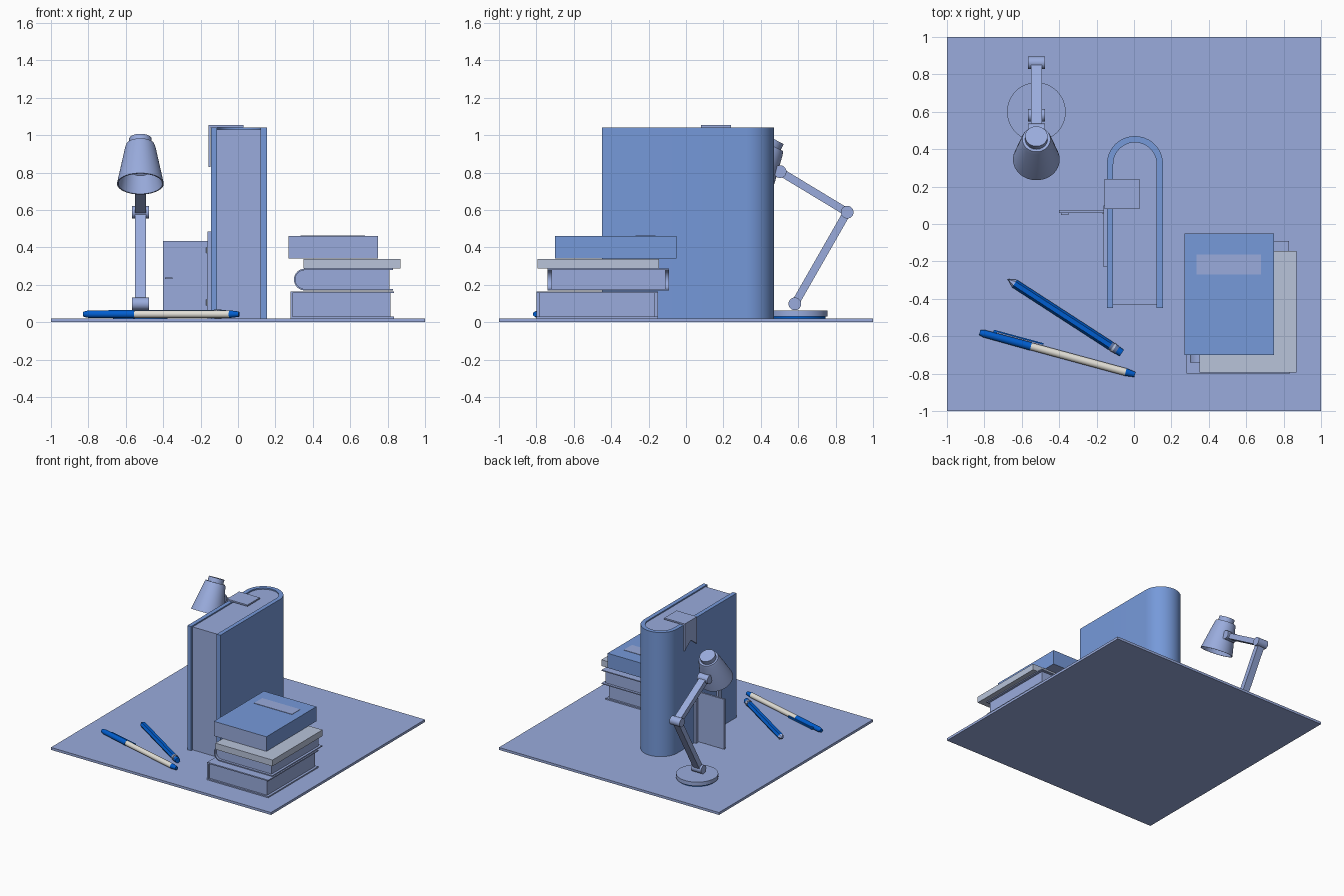
import bpy, bmesh, math
from mathutils import Vector, Matrix

if "Cube" in bpy.data.objects:
    bpy.data.objects.remove(bpy.data.objects["Cube"])


def material(name, rgb):
    m = bpy.data.materials.new(name)
    m.use_nodes = True
    m.diffuse_color = (*rgb, 1)
    m.node_tree.nodes["Principled BSDF"].inputs["Base Color"].default_value = (*rgb, 1)
    return m


LAVENDER = material("lavender", (0.32, 0.41, 0.72))
COVER = material("cover_blue", (0.18, 0.32, 0.70))
VIVID = material("vivid_blue", (0.0, 0.11, 0.62))
GREY = material("pale_grey", (0.48, 0.55, 0.70))
CREAM = material("cream", (0.75, 0.73, 0.67))
SLATE = material("slate", (0.12, 0.18, 0.36))


def finish(name, bm, mat, smooth=False):
    bmesh.ops.recalc_face_normals(bm, faces=bm.faces)
    me = bpy.data.meshes.new(name)
    bm.to_mesh(me)
    bm.free()
    ob = bpy.data.objects.new(name, me)
    bpy.context.collection.objects.link(ob)
    me.materials.append(mat)
    if smooth:
        bpy.ops.object.select_all(action='DESELECT')
        ob.select_set(True)
        bpy.context.view_layer.objects.active = ob
        bpy.ops.object.shade_smooth_by_angle(angle=math.radians(35))
    return ob


def prism(name, pts, lo, hi, axis, mat, smooth=False):
    """Extrude a 2D outline along an axis; the outline uses the other two axes in order."""
    def place(p, d):
        c = list(p)
        c.insert("xyz".index(axis), d)
        return c
    bm = bmesh.new()
    face = bm.faces.new([bm.verts.new(place(p, lo)) for p in pts])
    ext = bmesh.ops.extrude_face_region(bm, geom=[face])
    move = Vector(place((0, 0), hi - lo))
    bmesh.ops.translate(bm, verts=[v for v in ext["geom"] if isinstance(v, bmesh.types.BMVert)], vec=move)
    return finish(name, bm, mat, smooth)


def box(name, x, y, z, mat):
    return prism(name, [(x[0], y[0]), (x[1], y[0]), (x[1], y[1]), (x[0], y[1])], *z, "z", mat)


def lathe(name, start, direction, profile, mat, steps=32):
    """Spin a (radius, height) profile around a line through start."""
    bm = bmesh.new()
    vs = [bm.verts.new((r, 0, h)) for r, h in profile]
    es = [bm.edges.new(e) for e in zip(vs, vs[1:])]
    bmesh.ops.spin(bm, geom=vs + es, cent=(0, 0, 0), axis=(0, 0, 1),
                   angle=math.tau, steps=steps, use_duplicate=False)
    bmesh.ops.remove_doubles(bm, verts=bm.verts, dist=1e-5)
    rot = Vector(direction).to_track_quat('Z', 'Y').to_matrix().to_4x4()
    bm.transform(Matrix.Translation(start) @ rot)
    return finish(name, bm, mat, steps > 6)


def rod(name, a, b, r1, mat, r2=None, steps=32):
    a, b = Vector(a), Vector(b)
    length = (b - a).length
    r2 = r1 if r2 is None else r2
    return lathe(name, a, b - a, [(0, 0), (r1, 0), (r2, length), (0, length)], mat, steps)


def arch(cx, cy, r, end, n=24):
    """Outline from one straight leg, over a half circle, down the other leg."""
    arc = [(cx + r * math.cos(math.pi * i / n), cy + r * math.sin(math.pi * i / n)) for i in range(n + 1)]
    return [(cx + r, end)] + arc + [(cx - r, end)]


# Ground
box("ground", (-1, 1), (-1, 1), (0, 0.02), LAVENDER)

# Tall standing book with a round spine
outer, inner = arch(0.005, 0.32, 0.15, -0.45), arch(0.005, 0.32, 0.116, -0.45)
prism("tall_book_cover", outer + inner[::-1], 0.02, 1.04, "z", COVER, True)
prism("tall_book_pages", arch(0.005, 0.32, 0.1165, -0.43), 0.02, 1.03, "z", LAVENDER, True)

# Bookmark folded over the top, with a notched tail
box("bookmark_top", (-0.157, 0.03), (0.08, 0.24), (1.041, 1.053), LAVENDER)
prism("bookmark_tail", [(0.08, 1.053), (0.08, 0.83), (0.16, 0.89), (0.24, 0.83), (0.24, 1.053)],
      -0.157, -0.146, "x", LAVENDER)

# Doorway in the tall book with an open door
prism("door_frame", [(-0.23, 0.02), (-0.23, 0.485), (0.10, 0.485), (0.10, 0.02),
                     (0.06, 0.02), (0.06, 0.44), (-0.19, 0.44), (-0.19, 0.02)],
      -0.163, -0.144, "x", LAVENDER)
box("door", (-0.40, -0.163), (0.06, 0.075), (0.025, 0.435), LAVENDER)
box("door_handle", (-0.39, -0.35), (0.048, 0.06), (0.23, 0.238), LAVENDER)
for z in (0.09, 0.37):
    rod("door_hinge", (-0.163, 0.06, z), (-0.163, 0.06, z + 0.03), 0.007, GREY, steps=12)

# Lamp base and jointed arms
LX = -0.522
rod("lamp_foot", (LX, 0.6, 0.02), (LX, 0.6, 0.03), 0.145, VIVID, steps=48)
rod("lamp_base", (LX, 0.6, 0.03), (LX, 0.6, 0.062), 0.157, LAVENDER, steps=48)
joints = [Vector((LX, 0.582, 0.098)), Vector((LX, 0.862, 0.588)), Vector((LX, 0.503, 0.805))]
for j in joints:
    rod("lamp_joint", j - Vector((0.046, 0, 0)), j + Vector((0.046, 0, 0)), 0.034, LAVENDER)
for a, b in zip(joints, joints[1:]):
    side = (b - a).normalized().cross(Vector((1, 0, 0))) * 0.021
    prism("lamp_arm", [tuple(p.yz) for p in (a + side, b + side, b - side, a - side)],
          LX - 0.029, LX + 0.029, "x", LAVENDER)

# Lamp shade, hollow and tilted forward
lathe("lamp_shade", (LX, 0.345, 0.74), (0, 0.46, 0.89),
      [(0, 0.222), (0.072, 0.222), (0.118, 0), (0.125, 0), (0.082, 0.215), (0.075, 0.235),
       (0.06, 0.235), (0.06, 0.27), (0, 0.27)], LAVENDER, 48)

# Bottom book of the stack, flat spine
prism("bottom_book_cover", [(0.835, 0.165), (0.28, 0.165), (0.28, 0.02), (0.835, 0.02), (0.835, 0.03),
                            (0.292, 0.03), (0.292, 0.155), (0.835, 0.155)], -0.80, -0.15, "y", LAVENDER)
box("bottom_book_pages", (0.291, 0.815), (-0.785, -0.165), (0.029, 0.156), LAVENDER)

# Second book, round spine on its right
flip = lambda pts: [(-v, u) for u, v in pts]
outer, inner = arch(0.228, -0.357, 0.058, -0.83), arch(0.228, -0.357, 0.05, -0.83)
swing = lambda pts: [(-v, u) for u, v in pts]
prism("round_book_cover", swing(outer + inner[::-1]), -0.74, -0.09, "y", LAVENDER, True)
prism("round_book_pages", swing(arch(0.228, -0.357, 0.0505, -0.81)), -0.72, -0.11, "y", LAVENDER, True)

# Third and top books
box("thin_book", (0.35, 0.87), (-0.795, -0.145), (0.287, 0.338), GREY)
top = box("top_book", (0.27, 0.748), (-0.70, -0.05), (0.34, 0.46), COVER)
top.data.materials.append(LAVENDER)
for f in top.data.polygons:
    if f.normal.y < -0.5 or f.normal.z < -0.5:
        f.material_index = 1
box("top_book_label", (0.335, 0.68), (-0.27, -0.163), (0.459, 0.463), LAVENDER)


def sticks(start, end, parts, steps):
    """Chain of coaxial pieces: name, from, to (fractions), radii, material."""
    a, b = Vector(start), Vector(end)
    for name, f, t, r1, r2, mat in parts:
        rod(name, a.lerp(b, f), a.lerp(b, t), r1, mat, r2, steps)


# Pencil
tip, tail = (-0.675, -0.295, 0.044), (-0.065, -0.69, 0.044)
sticks(tip, tail, [("pencil_lead", 0, 0.02, 0.002, 0.008, SLATE),
                   ("pencil_wood", 0.02, 0.06, 0.008, 0.024, LAVENDER),
                   ("pencil_body", 0.06, 0.90, 0.024, 0.024, VIVID)], 6)
sticks(tip, tail, [("pencil_ferrule", 0.90, 0.96, 0.023, 0.023, SLATE),
                   ("pencil_band", 0.92, 0.935, 0.025, 0.025, GREY),
                   ("pencil_eraser", 0.96, 1, 0.022, 0.02, VIVID)], 24)

# Pen with cap and clip
head, nib = Vector((-0.825, -0.58, 0.043)), Vector((0.005, -0.805, 0.043))
sticks(head, nib, [("pen_cap_end", 0, 0.03, 0.014, 0.02, VIVID),
                   ("pen_cap", 0.03, 0.33, 0.02, 0.022, VIVID),
                   ("pen_body", 0.33, 0.94, 0.0205, 0.0205, CREAM),
                   ("pen_tip", 0.94, 1, 0.0205, 0.014, VIVID)], 24)
along = (nib - head).normalized()
side = Vector((-along.y, along.x, 0))
a, b = head + along * 0.07 + side * 0.03, head + along * 0.345 + side * 0.03
w = side * 0.004
prism("pen_clip", [tuple(p.xy) for p in (a - w, b - w, b + w, a + w)], 0.036, 0.05, "z", VIVID)
a, b = head + along * 0.07 + side * 0.015, head + along * 0.09 + side * 0.015
w = side * 0.018
prism("pen_clip_root", [tuple(p.xy) for p in (a - w, b - w, b + w, a + w)], 0.036, 0.05, "z", VIVID)
